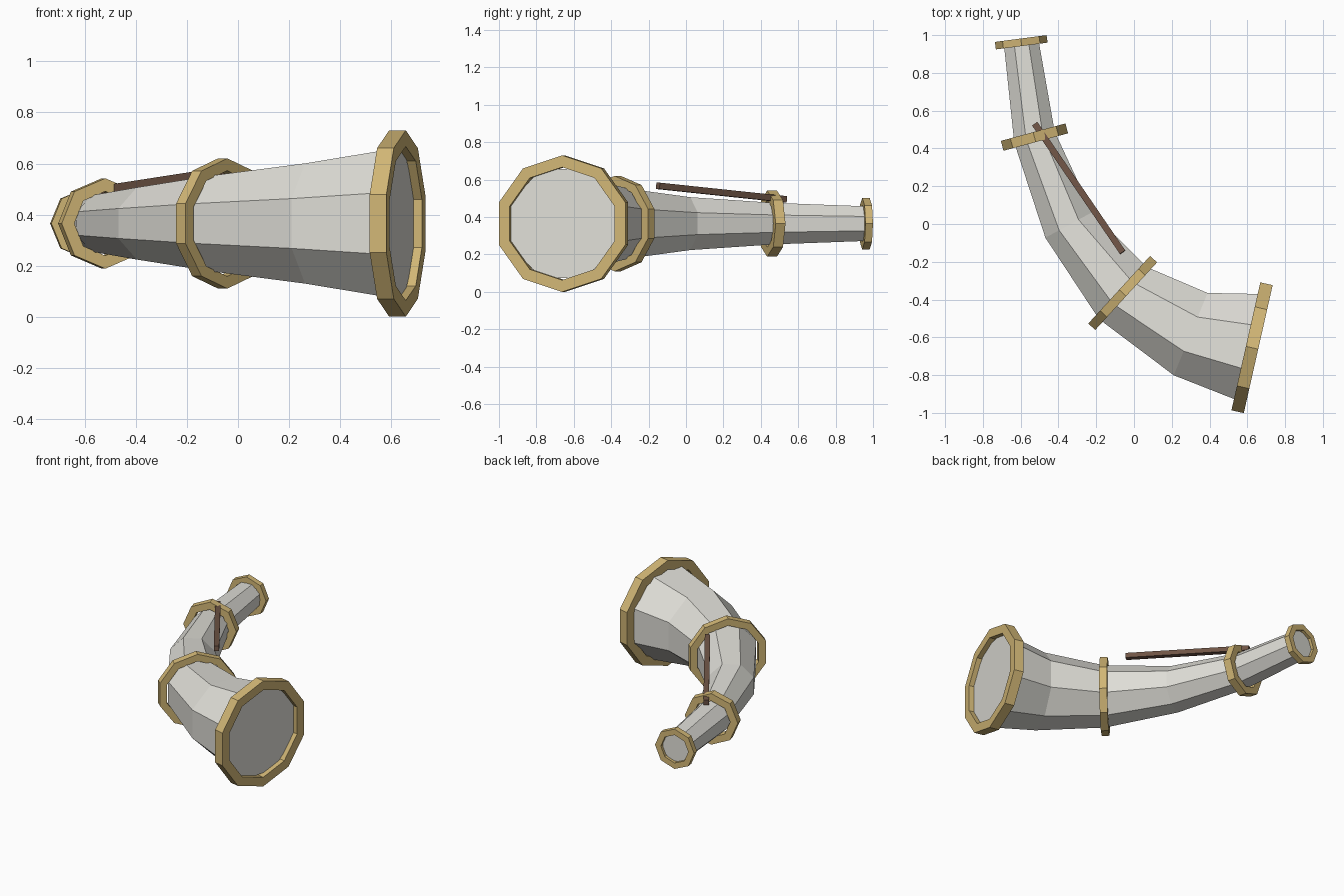
import bpy, bmesh, math
from mathutils import Vector

if "Cube" in bpy.data.objects:
    bpy.data.objects.remove(bpy.data.objects["Cube"])

Z = 0.365


def material(name, rgb):
    m = bpy.data.materials.new(name)
    m.diffuse_color = (*rgb, 1)
    m.use_nodes = True
    m.node_tree.nodes["Principled BSDF"].inputs["Base Color"].default_value = m.diffuse_color
    return m


ivory = material("ivory", (0.74, 0.73, 0.68))
gold = material("gold", (0.64, 0.47, 0.18))
leather = material("leather", (0.16, 0.09, 0.06))


def section(bm, center, axis, radius, sides, phase):
    """Polygon loop around a horizontal axis; phase is the angle of the first vertex."""
    c = Vector((center[0], center[1], Z))
    a = Vector((axis[0], axis[1], 0)).normalized()
    side = Vector((-a.y, a.x, 0))
    up = Vector((0, 0, 1))
    return [bm.verts.new(c + radius * (side * math.cos(t) + up * math.sin(t)))
            for t in (phase + i * math.tau / sides for i in range(sides))]


def bridge(bm, a, b):
    n = len(a)
    for i in range(n):
        j = (i + 1) % n
        bm.faces.new((a[i], a[j], b[j], b[i]))


def finish(bm, name, mat):
    bmesh.ops.recalc_face_normals(bm, faces=bm.faces[:])
    mesh = bpy.data.meshes.new(name)
    bm.to_mesh(mesh)
    bm.free()
    mesh.materials.append(mat)
    ob = bpy.data.objects.new(name, mesh)
    bpy.context.collection.objects.link(ob)
    return ob


def band(name, center, axis, outer, inner, thick, sides):
    """Flat collar with a hole, one corner pointing straight up."""
    bm = bmesh.new()
    a = Vector(axis).normalized() * thick / 2
    c = Vector(center)
    loops = [section(bm, c + a * s, axis, r, sides, math.pi / 2)
             for s, r in ((-1, outer), (1, outer), (1, inner), (-1, inner))]
    for i in range(4):
        bridge(bm, loops[i], loops[(i + 1) % 4])
    return finish(bm, name, gold)


# Curved eight-sided horn body: centre, axis, radius from mouth to bell
path = [((-0.597, 0.962), (0.13, -0.99), 0.100),
        ((-0.527, 0.460), (0.26, -0.965), 0.120),
        ((-0.345, -0.005), (0.48, -0.88), 0.153),
        ((-0.060, -0.365), (0.738, -0.675), 0.202),
        ((0.300, -0.583), (0.925, -0.38), 0.255),
        ((0.625, -0.655), (0.975, -0.22), 0.315)]
bm = bmesh.new()
loops = [section(bm, c, a, r, 8, math.pi / 8) for c, a, r in path]
for a, b in zip(loops, loops[1:]):
    bridge(bm, a, b)
bm.faces.new(loops[0])
bm.faces.new(loops[-1])
finish(bm, "horn_body", ivory)

# Metal collars
band("mouth_band", *path[0][:2], 0.138, 0.097, 0.040, 8)
band("upper_band", *path[1][:2], 0.177, 0.126, 0.054, 8)
band("middle_band", *path[3][:2], 0.255, 0.207, 0.050, 10)
band("bell_band", *path[5][:2], 0.365, 0.302, 0.067, 10)

# Straight strap bar between the two inner collars
p, q = Vector((-0.525, 0.53, 0.495)), Vector((-0.06, -0.15, 0.567))
d = q - p
bpy.ops.mesh.primitive_cube_add(size=1, location=(p + q) / 2)
strap = bpy.context.object
strap.name = "carry_strap"
strap.scale = (0.034, 0.034, d.length)
strap.rotation_euler = d.to_track_quat('Z', 'Y').to_euler()
strap.data.materials.append(leather)
